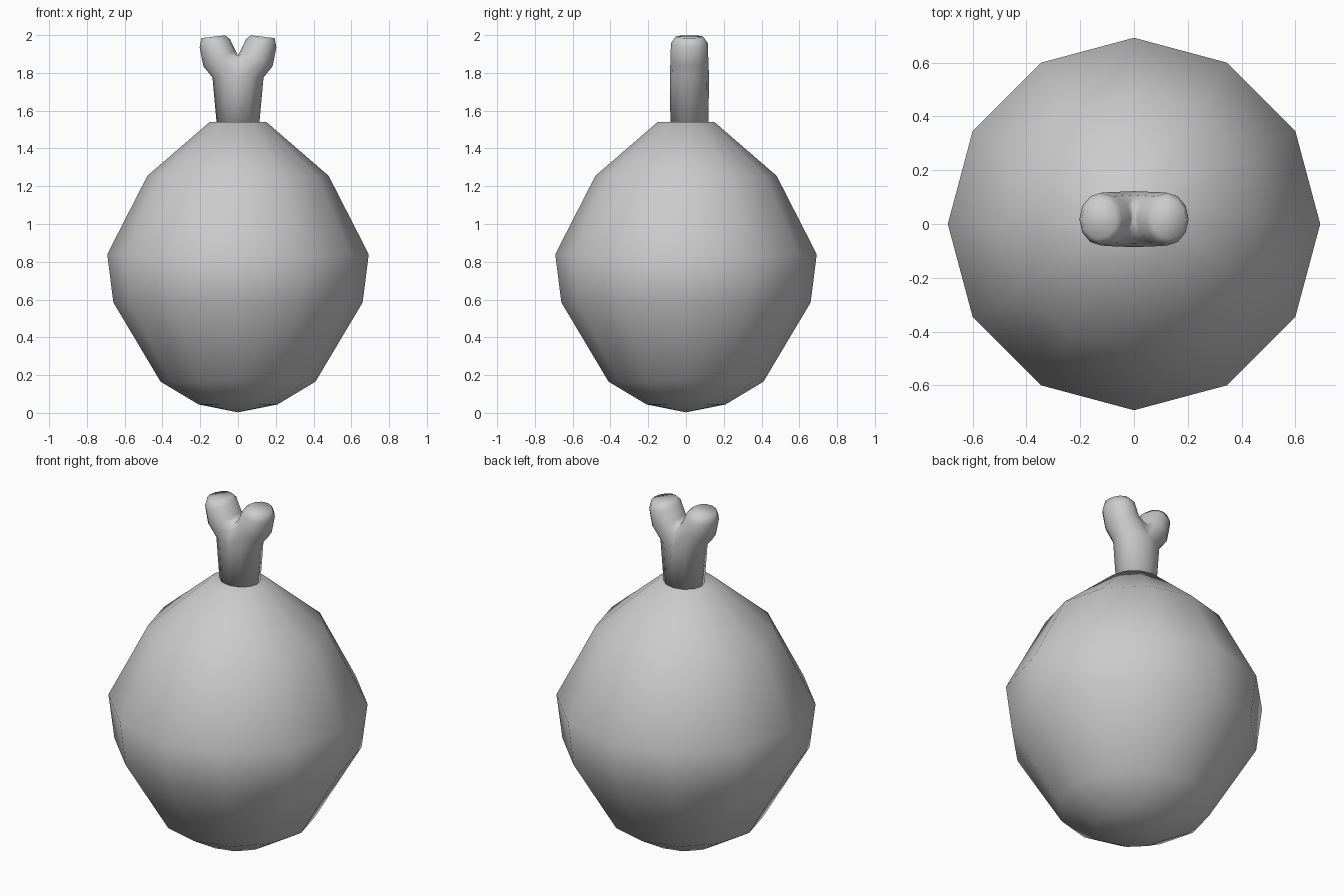
import bpy, bmesh
from math import sin, cos, pi

if "Cube" in bpy.data.objects:
    bpy.data.objects.remove(bpy.data.objects["Cube"])

N = 12


def finish(name, bm):
    bmesh.ops.recalc_face_normals(bm, faces=bm.faces)
    mesh = bpy.data.meshes.new(name)
    bm.to_mesh(mesh)
    bm.free()
    for p in mesh.polygons:
        p.use_smooth = True
    ob = bpy.data.objects.new(name, mesh)
    bpy.context.collection.objects.link(ob)
    return ob


def bridge(bm, a, b):
    for i in range(N):
        j = (i + 1) % N
        bm.faces.new((a[i], a[j], b[j], b[i]))


# Fruit body: twelve-sided turned profile
bm = bmesh.new()
profile = [(0.21, 0.045), (0.41, 0.165), (0.66, 0.585), (0.692, 0.84),
           (0.48, 1.255), (0.15, 1.54)]
rings = [[bm.verts.new((r * cos(2 * pi * i / N), r * sin(2 * pi * i / N), z))
          for i in range(N)] for r, z in profile]
for a, b in zip(rings, rings[1:]):
    bridge(bm, a, b)
bottom = bm.verts.new((0, 0, 0.003))
for i in range(N):
    bm.faces.new((bottom, rings[0][(i + 1) % N], rings[0][i]))
bm.faces.new(rings[-1])
finish("fruit_body", bm)

# Stem: round trunk that splits along a raised saddle into two branches
bm = bmesh.new()
CY = 0.018


def trunk_ring(rx, ry, z):
    return [bm.verts.new((rx * cos(2 * pi * i / N), CY + ry * sin(2 * pi * i / N), z))
            for i in range(N)]


base = trunk_ring(0.11, 0.10, 1.50)
fork = trunk_ring(0.135, 0.104, 1.775)
bridge(bm, base, fork)
bm.faces.new(base)
# Saddle points run from the back of the fork ring to its front
saddle = [bm.verts.new((0, CY + 0.104 * cos(k * pi / 6),
                        1.775 + 0.118 * sin(k * pi / 6) ** 0.6)) for k in range(1, 6)]

# Branch sections: outer x, outer z, inner x, inner z, half width in y
sections = [(0.183, 1.835, 0.012, 1.915, 0.100),
            (0.203, 1.935, 0.042, 1.978, 0.098),
            (0.194, 1.984, 0.068, 1.999, 0.073)]
for s in (1, -1):
    if s > 0:
        loop = [fork[i % N] for i in range(9, 16)] + saddle
    else:
        loop = [fork[i % N] for i in range(9, 2, -1)] + saddle
    for xo, zo, xi, zi, w in sections:
        ring = []
        for k in range(N):
            a = -pi / 2 + 2 * pi * k / N
            t = (1 + cos(a)) / 2
            ring.append(bm.verts.new((s * (xi + (xo - xi) * t), CY + w * sin(a),
                                      zi + (zo - zi) * t)))
        bridge(bm, loop, ring)
        loop = ring
    bm.faces.new(loop)
finish("forked_stem", bm)
